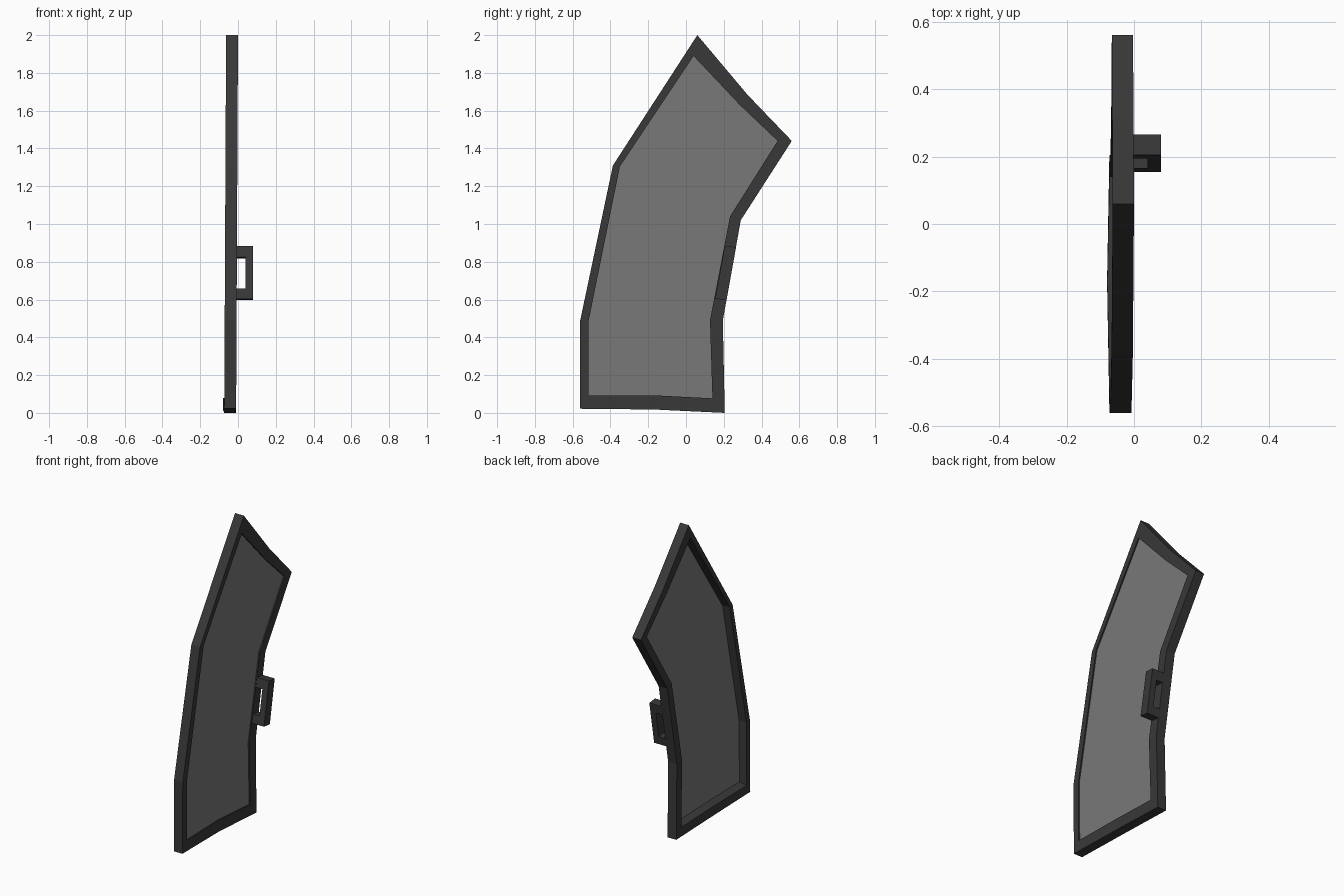
import bpy, bmesh

if "Cube" in bpy.data.objects:
    bpy.data.objects.remove(bpy.data.objects["Cube"])


def material(name, grey, alpha=1.0):
    m = bpy.data.materials.new(name)
    m.diffuse_color = (grey, grey, grey, alpha)
    m.use_nodes = True
    m.node_tree.nodes["Principled BSDF"].inputs["Base Color"].default_value = m.diffuse_color
    return m


dark = material("dark_frame", 0.04)
pane = material("grey_pane", 0.19, 0.85)


def build(name, verts, faces, mat):
    bm = bmesh.new()
    vs = [bm.verts.new(v) for v in verts]
    for f in faces:
        bm.faces.new([vs[i] for i in f])
    bmesh.ops.recalc_face_normals(bm, faces=bm.faces[:])
    me = bpy.data.meshes.new(name)
    bm.to_mesh(me)
    bm.free()
    me.materials.append(mat)
    ob = bpy.data.objects.new(name, me)
    bpy.context.collection.objects.link(ob)
    return ob


def ring_faces(n, loops):
    """Quads joining consecutive loops, closing last to first."""
    faces = []
    for a in range(loops):
        b = (a + 1) % loops
        for i in range(n):
            j = (i + 1) % n
            faces.append((a * n + i, a * n + j, b * n + j, b * n + i))
    return faces


# Outline of the frame and of its opening, as (y, z)
outer = [(.06, 2), (.325, 1.685), (.56, 1.44), (.29, 1.02), (.195, .49),
         (.205, 0), (-.17, .018), (-.56, .022), (-.56, .49), (-.387, 1.31)]
inner = [(.04, 1.89), (.285, 1.63), (.485, 1.44), (.233, 1.04), (.127, .49),
         (.14, .077), (-.17, .093), (-.515, .092), (-.515, .49), (-.35, 1.305)]
n = len(outer)


def place(loop, x):
    """Lay an outline at depth x with the slight lean and bottom bow."""
    return [(x - .005 * (2 - z) - (.007 if i == 6 else 0), y, z)
            for i, (y, z) in enumerate(loop)]


# Frame: the opening widens a little towards the back
wide = [(a[0] * .8 + b[0] * .2, a[1] * .8 + b[1] * .2)
        for a, b in zip(inner, outer)]
build("frame",
      place(outer, 0) + place(outer, -.063) + place(wide, -.063) + place(inner, 0),
      ring_faces(n, 4), dark)

# Window pane, close to the handle side
sides = [(i, (i + 1) % n, n + (i + 1) % n, n + i) for i in range(n)]
build("window_pane", place(inner, -.008) + place(inner, -.016),
      [tuple(range(n)), tuple(range(n, 2 * n))] + sides, pane)

# Handle: a C-shaped profile (x, z) following the tilted frame edge
prof = [(-.015, .60), (.08, .60), (.08, .88), (-.015, .88),
        (-.015, .82), (.04, .82), (.04, .655), (-.015, .655)]
k = len(prof)
hv = []
for off in (0, -.06):
    hv += [(x, .195 + (z - .49) * .18 + off, z - off * .1 - .002) for x, z in prof]
caps = [(0, 1, 6, 7), (1, 2, 5, 6), (2, 3, 4, 5)]
hf = caps + [tuple(i + k for i in c) for c in caps]
hf += [(i, (i + 1) % k, k + (i + 1) % k, k + i) for i in range(k)]
build("handle", hv, hf, dark)
